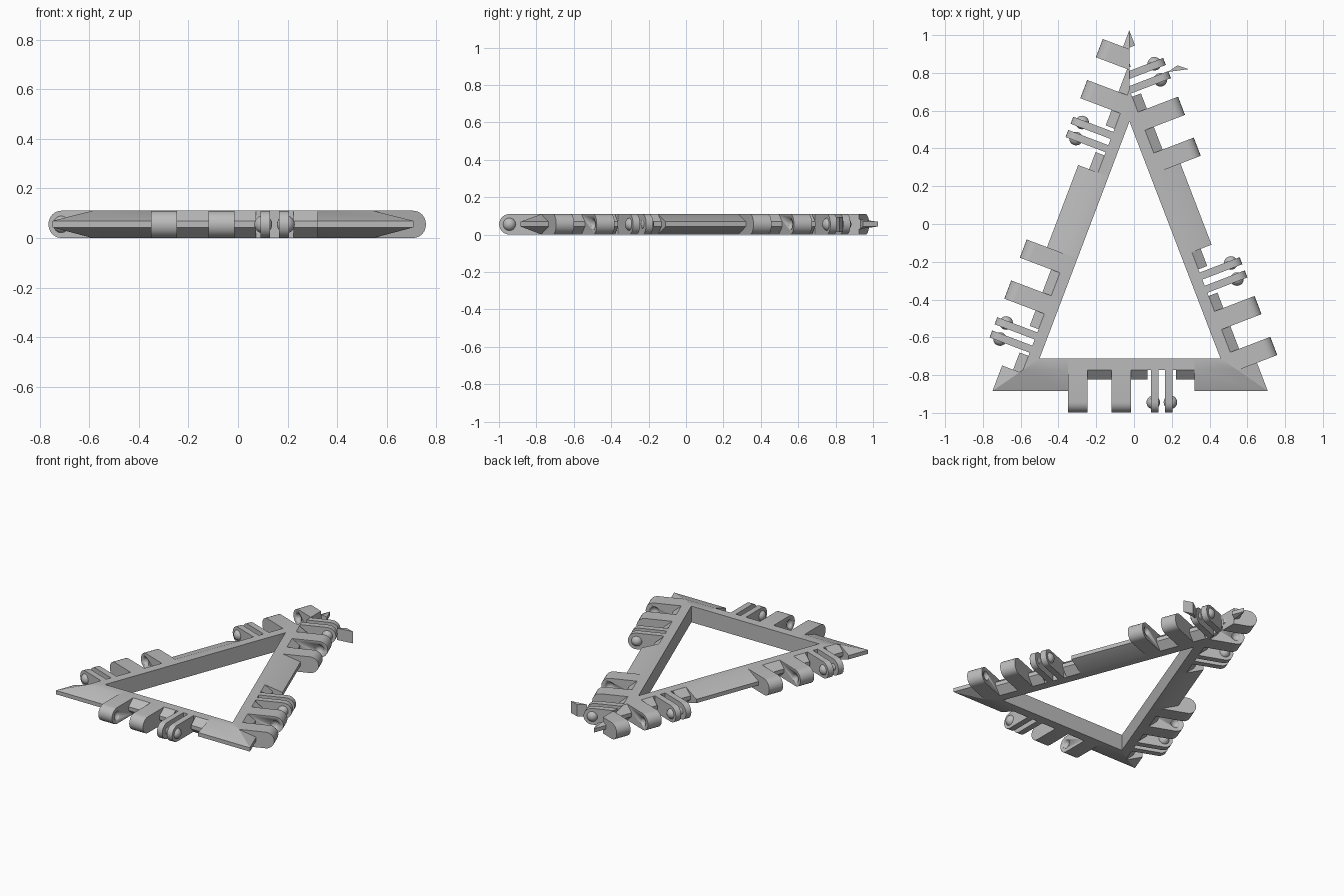
import bpy, bmesh, math
from mathutils import Vector, Matrix

if "Cube" in bpy.data.objects:
    bpy.data.objects.remove(bpy.data.objects["Cube"])

grey = bpy.data.materials.new("plain grey")
grey.use_nodes = True
COLOUR = (0.5, 0.5, 0.5, 1)
grey.diffuse_color = COLOUR
grey.node_tree.nodes["Principled BSDF"].inputs["Base Color"].default_value = COLOUR

H = 0.11                      # frame thickness
R = H / 2                     # hinge end radius
REACH = 0.287                 # hinge length from the inner edge
WIDE, STEP, NARROW = 0.172, 0.11, 0.06
corners = [Vector((-0.024, 0.543, 0)), Vector((0.458, -0.712, 0)), Vector((-0.5, -0.712, 0))]
dirs = [(corners[(i + 1) % 3] - corners[i]).normalized() for i in range(3)]


def make(name, bm):
    bmesh.ops.recalc_face_normals(bm, faces=bm.faces)
    mesh = bpy.data.meshes.new(name)
    bm.to_mesh(mesh)
    bm.free()
    ob = bpy.data.objects.new(name, mesh)
    bpy.context.collection.objects.link(ob)
    mesh.materials.append(grey)
    bpy.ops.object.select_all(action='DESELECT')
    ob.select_set(True)
    bpy.context.view_layer.objects.active = ob
    bpy.ops.object.shade_smooth_by_angle(angle=math.radians(30))
    return ob


def place(side, s, u, z=0):
    """Point at s along a side and u outward from its inner edge."""
    d = dirs[side]
    return corners[side] + d * s + Vector((-d.y, d.x, 0)) * u + Vector((0, 0, z))


def prism(points_a, points_b):
    bm = bmesh.new()
    a = [bm.verts.new(p) for p in points_a]
    b = [bm.verts.new(p) for p in points_b]
    bm.faces.new(a)
    bm.faces.new(b[::-1])
    for i in range(len(a)):
        j = (i + 1) % len(a)
        bm.faces.new((a[i], a[j], b[j], b[i]))
    return bm


def extrude_side(name, side, s0, s1, profile):
    """Extrude a (u, z) profile along a side and mitre it at both corners."""
    bm = prism([place(side, s0, u, z) for u, z in profile],
               [place(side, s1, u, z) for u, z in profile])
    before = dirs[side] + dirs[side - 1]
    after = dirs[side] + dirs[(side + 1) % 3]
    for co, no in ((corners[side], -before), (corners[(side + 1) % 3], after)):
        cut = bmesh.ops.bisect_plane(bm, geom=bm.verts[:] + bm.edges[:] + bm.faces[:],
                                     plane_co=co, plane_no=no, clear_outer=True)
        edges = [e for e in cut["geom_cut"] if isinstance(e, bmesh.types.BMEdge)]
        if edges:
            bmesh.ops.holes_fill(bm, edges=edges)
    if not bm.faces:
        bm.free()
        return None
    return make(name, bm)


def bar(side, s0, s1, width):
    if width == NARROW:
        profile = [(0, 0), (NARROW, 0), (NARROW, H), (0, H)]
    else:
        profile = [(0, 0), (NARROW, 0), (width, 0.043), (width, 0.069), (NARROW, H), (0, H)]
    extrude_side("frame_bar", side, s0, s1, profile)


def hinge_profile():
    arc = [math.radians(-90 + 15 * k) for k in range(13)]
    return [(0.03, 0)] + [(REACH - R + R * math.cos(a), R + R * math.sin(a)) for a in arc] + [(0.03, H)]


def ball_mesh(side, s, radius):
    bm = bmesh.new()
    bmesh.ops.create_uvsphere(bm, u_segments=20, v_segments=12, radius=radius,
                              matrix=Matrix.Translation(place(side, s, REACH - R, R)))
    return bm


def lug(side, s0, s1, socket_s):
    ob = extrude_side("hinge_lug", side, s0, s1, hinge_profile())
    cutter = make("socket_cutter", ball_mesh(side, socket_s, 0.032))
    cutter.hide_render = True
    mod = ob.modifiers.new("socket", 'BOOLEAN')
    mod.operation = 'DIFFERENCE'
    mod.solver = 'EXACT'
    mod.object = cutter
    bpy.context.view_layer.objects.active = ob
    bpy.ops.object.modifier_apply(modifier=mod.name)
    bpy.data.objects.remove(cutter)


def hinge_group(side, p):
    # clip: two thin prongs with a ball on each outer face
    for s, ball_s in ((p, p + 0.012), (p + 0.075, p + 0.103)):
        extrude_side("clip_prong", side, s, s + 0.04, hinge_profile())
        make("clip_ball", ball_mesh(side, ball_s, 0.036))
    # receiver: two lugs with facing sockets
    lug(side, p + 0.22, p + 0.323, p + 0.334)
    lug(side, p + 0.452, p + 0.555, p + 0.441)
    # bar behind the hinge
    bar(side, p - 0.115, p - 0.018, STEP)
    bar(side, p - 0.018, p + 0.133, NARROW)
    bar(side, p + 0.133, p + 0.555, STEP)


# hinge group starts on the right, front and left sides
for side, starts in enumerate(((-0.25, 0.88), (0.253,), (0.01, 1.145))):
    s = -0.6
    for p in starts:
        bar(side, s, p - 0.115, WIDE)
        hinge_group(side, p)
        s = p + 0.555
    bar(side, s, 2.0, WIDE)

# loose sliver beside the rear clip
sliver = [(0.18, 0.805), (0.23, 0.84), (0.29, 0.82)]
make("rear_sliver", prism([Vector((x, y, 0.015)) for x, y in sliver],
                          [Vector((x, y, 0.095)) for x, y in sliver]))
